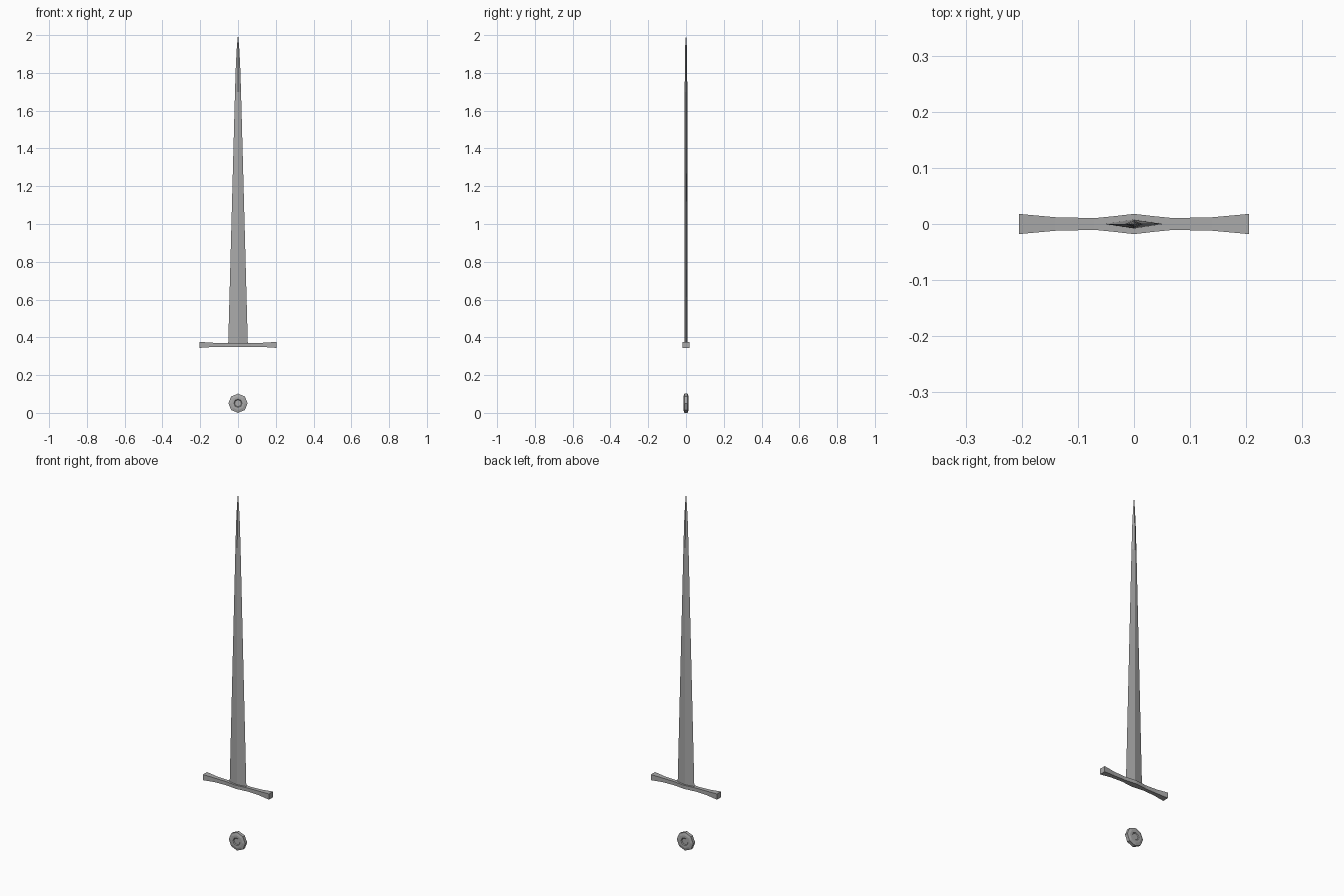
import bpy, bmesh, math

if "Cube" in bpy.data.objects:
    bpy.data.objects.remove(bpy.data.objects["Cube"])

steel = bpy.data.materials.new("steel_grey")
steel.diffuse_color = (0.4, 0.4, 0.4, 1)
steel.use_nodes = True
steel.node_tree.nodes["Principled BSDF"].inputs["Base Color"].default_value = steel.diffuse_color


def loft(name, rings):
    """Skin a list of equal-length point rings and cap both ends."""
    bm = bmesh.new()
    loops = [[bm.verts.new(p) for p in ring] for ring in rings]
    n = len(loops[0])
    for a, b in zip(loops, loops[1:]):
        for i in range(n):
            j = (i + 1) % n
            bm.faces.new((a[i], a[j], b[j], b[i]))
    bm.faces.new(loops[0])
    bm.faces.new(loops[-1])
    bmesh.ops.remove_doubles(bm, verts=bm.verts, dist=1e-5)
    bmesh.ops.recalc_face_normals(bm, faces=bm.faces)
    me = bpy.data.meshes.new(name)
    bm.to_mesh(me)
    bm.free()
    me.materials.append(steel)
    ob = bpy.data.objects.new(name, me)
    bpy.context.collection.objects.link(ob)
    return ob


# Blade: diamond section tapering to the point (z, half width, half depth)
blade = [(0.36, 0.052, 0.008), (1.70, 0.016, 0.007), (1.84, 0.0115, 0.006),
         (1.94, 0.006, 0.0045), (2.0, 0.0005, 0.0005)]
loft("blade", [[(w, 0, z), (0, d, z), (-w, 0, z), (0, -d, z)] for z, w, d in blade])

# Guard: square bar, waisted either side of the centre (x, half depth, half height)
half = [(0, 0.018, 0.010), (0.035, 0.014, 0.010), (0.07, 0.0105, 0.010),
        (0.14, 0.012, 0.0115), (0.205, 0.018, 0.016)]
guard = [(-x, d, h) for x, d, h in half[:0:-1]] + half
loft("guard", [[(x, -d, 0.36 - h), (x, d, 0.36 - h), (x, d, 0.36 + h), (x, -d, 0.36 + h)]
               for x, d, h in guard])

# Pommel: eight-sided disc with bevelled rims and a small dished centre (y, radius)
side = [(0.009, 0.018), (0.013, 0.022), (0.013, 0.036), (0.009, 0.051)]
profile = [(-y, r) for y, r in side] + side[::-1]
loft("pommel", [[(r * math.cos(k * math.pi / 4), y, 0.051 + r * math.sin(k * math.pi / 4))
                 for k in range(8)] for y, r in profile])
